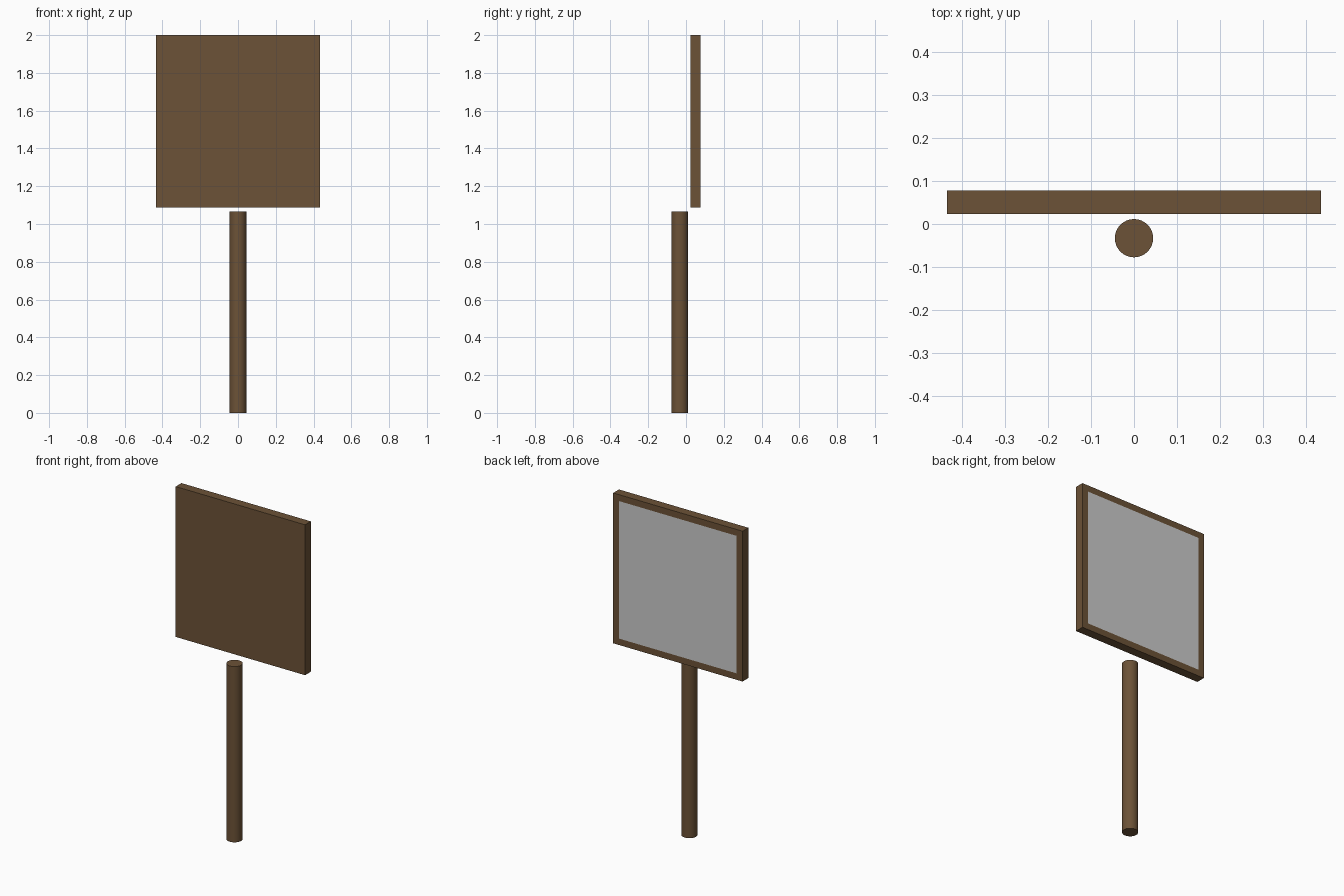
import bpy, bmesh
from mathutils import Matrix, Vector

if "Cube" in bpy.data.objects:
    bpy.data.objects.remove(bpy.data.objects["Cube"])

wood = bpy.data.materials.new("brown_wood")
wood.diffuse_color = (0.15, 0.085, 0.038, 1)
wood.use_nodes = True
wood.node_tree.nodes["Principled BSDF"].inputs["Base Color"].default_value = wood.diffuse_color

W, Y0, Y1, Z0, Z1 = 0.868, 0.023, 0.078, 1.088, 2.0   # board extents
RIM = 0.055                                           # frame width on the back


def to_object(name, bm, mat=None):
    mesh = bpy.data.meshes.new(name)
    bm.to_mesh(mesh)
    bm.free()
    obj = bpy.data.objects.new(name, mesh)
    bpy.context.collection.objects.link(obj)
    if mat:
        mesh.materials.append(mat)
    return obj


# Round post
bpy.ops.mesh.primitive_cylinder_add(vertices=32, radius=0.0445, depth=1.066,
                                    location=(0, -0.033, 0.533))
post = bpy.context.object
post.name = "post"
post.data.materials.append(wood)
bpy.ops.object.shade_smooth_by_angle()

# Wooden backing board, its rear face inset to leave a rim
bm = bmesh.new()
bmesh.ops.create_cube(bm, size=1, matrix=Matrix.LocRotScale(
    Vector((0, (Y0 + Y1) / 2, (Z0 + Z1) / 2)), None, Vector((W, Y1 - Y0, Z1 - Z0))))
bm.normal_update()
back = max(bm.faces, key=lambda f: f.normal.y)
bmesh.ops.inset_individual(bm, faces=[back], thickness=RIM)
corners = [v.co.copy() for v in back.verts]
bmesh.ops.delete(bm, geom=[back], context='FACES_ONLY')
to_object("sign_board", bm, wood)

# Flush grey panel filling the rim
bm = bmesh.new()
bm.faces.new([bm.verts.new(c) for c in corners])
to_object("sign_panel", bm)
